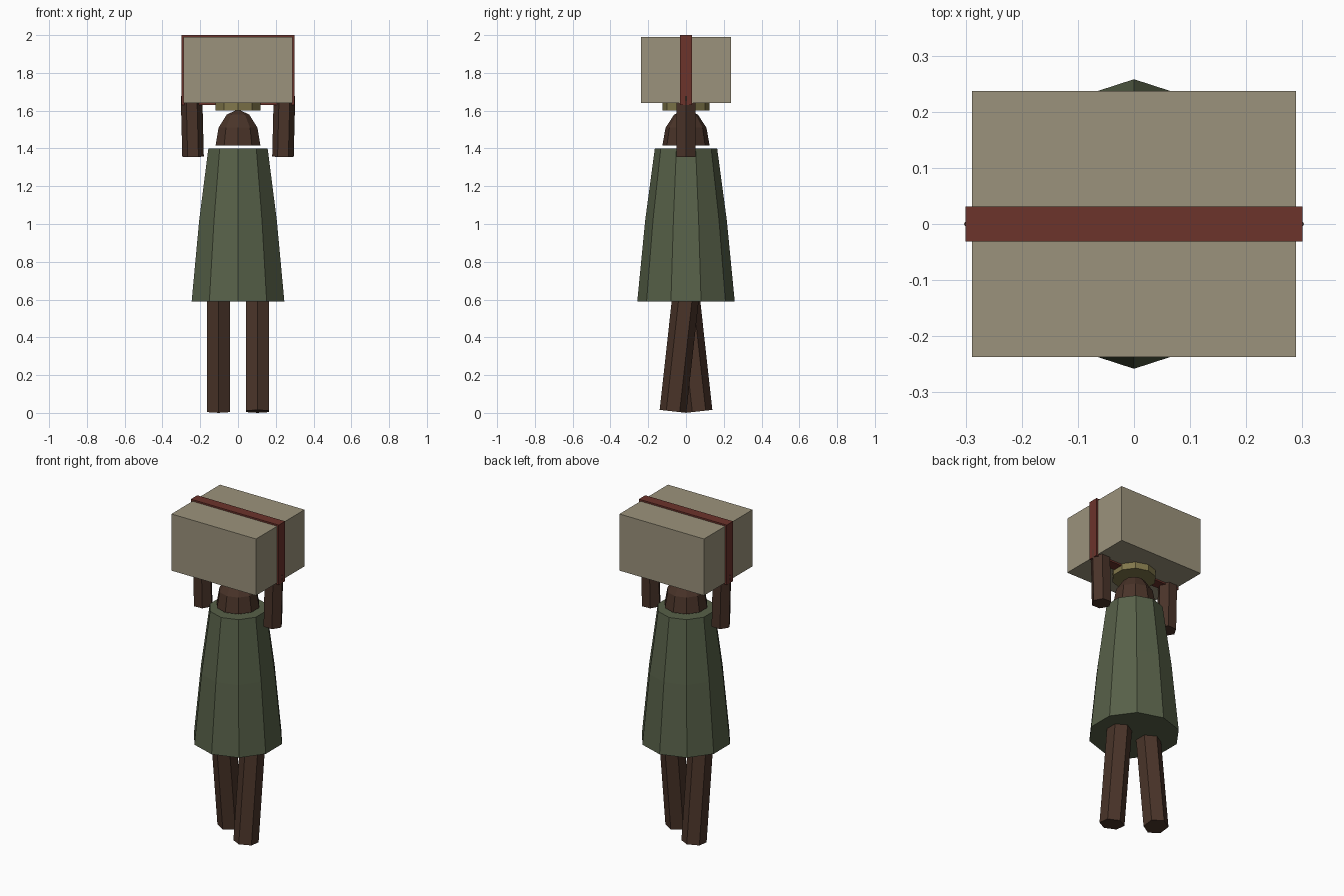
import bpy, bmesh
from math import sin, cos, pi
from mathutils import Vector

if "Cube" in bpy.data.objects:
    bpy.data.objects.remove(bpy.data.objects["Cube"])


def material(name, rgb):
    m = bpy.data.materials.new(name)
    m.diffuse_color = (*rgb, 1)
    m.use_nodes = True
    m.node_tree.nodes["Principled BSDF"].inputs["Base Color"].default_value = m.diffuse_color
    return m


SKIN = material("dark_brown", (0.068, 0.034, 0.022))
CLOTH = material("green_cloth", (0.095, 0.118, 0.065))
CRATE = material("tan", (0.33, 0.29, 0.2))
RED = material("red_strap", (0.15, 0.033, 0.024))
STRAW = material("straw", (0.22, 0.185, 0.07))


def finish(name, bm, mat):
    bmesh.ops.recalc_face_normals(bm, faces=bm.faces)
    me = bpy.data.meshes.new(name)
    bm.to_mesh(me)
    bm.free()
    me.materials.append(mat)
    ob = bpy.data.objects.new(name, me)
    bpy.context.collection.objects.link(ob)
    return ob


def lathe(name, profile, mat, sides=10):
    """Closed faceted solid from (radius, z) rings, with a corner on +y."""
    bm = bmesh.new()
    rings = [[bm.verts.new((r * sin(2 * pi * i / sides), r * cos(2 * pi * i / sides), z))
              for i in range(sides)] for r, z in profile]
    for a, b in zip(rings, rings[1:]):
        for i in range(sides):
            j = (i + 1) % sides
            bm.faces.new((a[i], a[j], b[j], b[i]))
    bm.faces.new(rings[0])
    bm.faces.new(rings[-1])
    bmesh.ops.remove_doubles(bm, verts=bm.verts, dist=1e-5)
    return finish(name, bm, mat)


def limb(name, start, end, radius, mat, turn=0.0):
    """Six-sided rod between two points."""
    start, end = Vector(start), Vector(end)
    axis = end - start
    rot = Vector((0, 0, 1)).rotation_difference(axis)
    bm = bmesh.new()
    rings = []
    for p in (start, end):
        rings.append([bm.verts.new(p + rot @ Vector((radius * sin(turn + i * pi / 3),
                                                     radius * cos(turn + i * pi / 3), 0)))
                      for i in range(6)])
    for i in range(6):
        j = (i + 1) % 6
        bm.faces.new((rings[0][i], rings[0][j], rings[1][j], rings[1][i]))
    for ring in rings:
        bm.faces.new(ring)
    return finish(name, bm, mat)


def box(name, size, z0, z1, mat):
    bm = bmesh.new()
    bmesh.ops.create_cube(bm, size=1)
    for v in bm.verts:
        v.co = (v.co.x * size[0], v.co.y * size[1], (z0 + z1) / 2 + v.co.z * (z1 - z0))
    return finish(name, bm, mat)


# Robe in two tapered sections
lathe("skirt", [(0.258, 0.59), (0.216, 1.02)], CLOTH)
lathe("torso", [(0.216, 1.02), (0.165, 1.40)], CLOTH)

# Domed head and carrying pad
dome = [(0.125 * cos(a * pi / 6), 1.415 + 0.19 * sin(a * pi / 6)) for a in range(3)]
bm_head = lathe("head", dome + [(0.004, 1.605)], SKIN)
lathe("head_pad", [(0.125, 1.60), (0.125, 1.64)], STRAW)

# Legs in mid-stride and raised arms
for side, s in (("left", -1), ("right", 1)):
    limb(side + "_leg", (s * 0.103, -s * 0.069, 0.008), (s * 0.103, 0, 0.63), 0.071, SKIN)
    limb(side + "_arm", (s * 0.238, 0, 1.355), (s * 0.246, 0, 1.68), 0.057, SKIN, pi / 6)

# Carried load and its strap
box("load_box", (0.578, 0.474), 1.64, 1.99, CRATE)
box("load_strap", (0.60, 0.062), 1.63, 2.0, RED)
